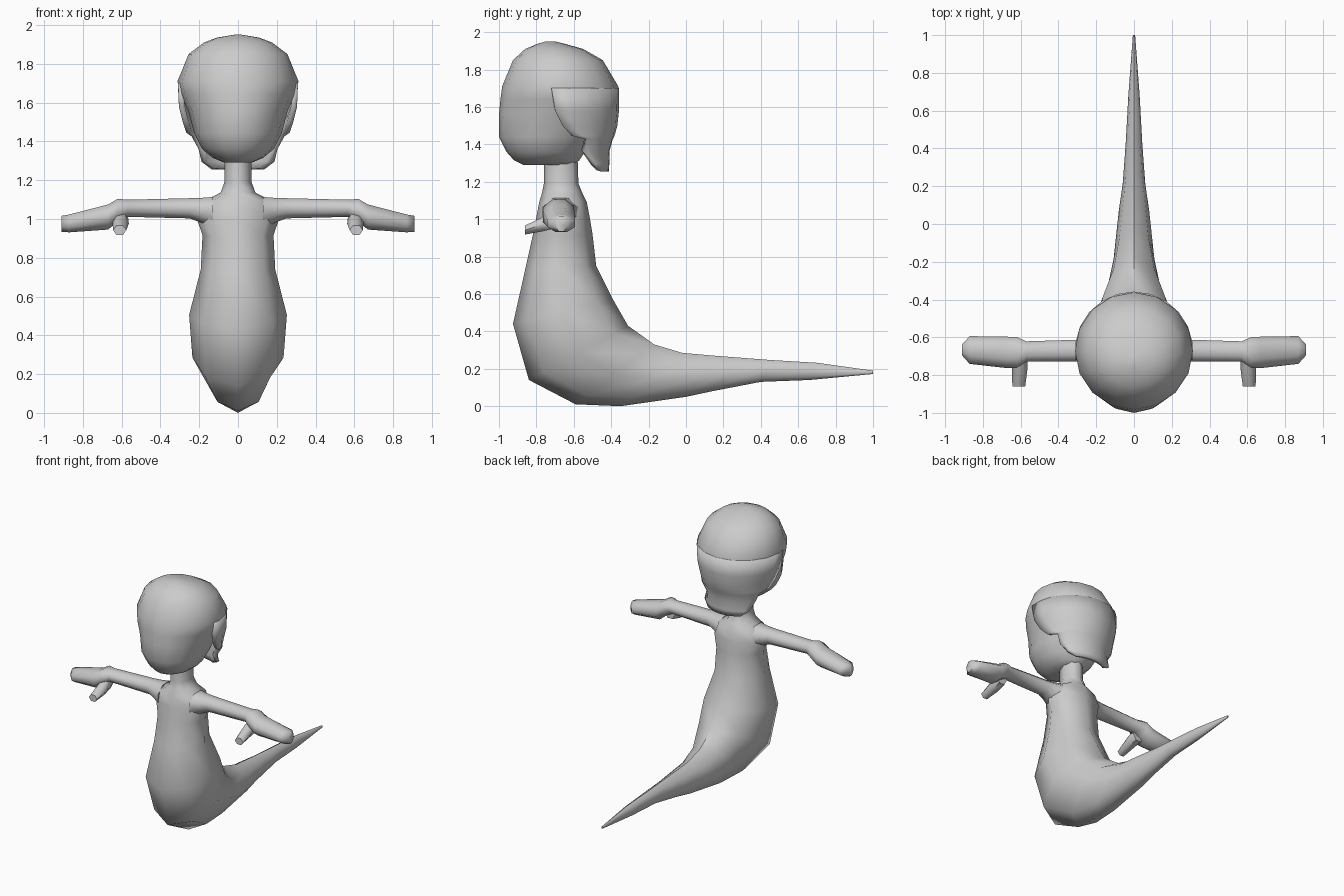
import bpy, bmesh
from math import cos, sin, pi, radians, asin
from mathutils import Vector

if "Cube" in bpy.data.objects:
    bpy.data.objects.remove(bpy.data.objects["Cube"])


def make(name, rings, closed=True, mirror=False, angle=60):
    """Skin a list of point rings; closed rings get end caps."""
    bm = bmesh.new()
    rows = [[bm.verts.new(p) for p in r] for r in rings]
    n = len(rows[0])
    for a, b in zip(rows, rows[1:]):
        for i in range(n if closed else n - 1):
            j = (i + 1) % n
            bm.faces.new((a[i], a[j], b[j], b[i]))
    if closed:
        bm.faces.new(rows[0])
        bm.faces.new(rows[-1])
    bmesh.ops.recalc_face_normals(bm, faces=bm.faces)
    me = bpy.data.meshes.new(name)
    bm.to_mesh(me)
    bm.free()
    ob = bpy.data.objects.new(name, me)
    bpy.context.collection.objects.link(ob)
    bpy.ops.object.select_all(action='DESELECT')
    bpy.context.view_layer.objects.active = ob
    ob.select_set(True)
    bpy.ops.object.shade_smooth_by_angle(angle=radians(angle))
    if mirror:
        ob.modifiers.new("mirror", 'MIRROR')
    return ob


def ring(c, u, v, n, turn=0.0):
    c, u, v = Vector(c), Vector(u), Vector(v)
    return [c + u * cos(2 * pi * i / n + turn) + v * sin(2 * pi * i / n + turn)
            for i in range(n)]


# Neck, torso and tail: front (y, z), back (y, z), half width
body = [
    (-.76, 1.34, -.58, 1.34, .07), (-.76, 1.19, -.575, 1.19, .07),
    (-.77, 1.14, -.55, 1.13, .09), (-.785, 1.09, -.53, 1.09, .18),
    (-.80, 1.01, -.515, 1.01, .215), (-.82, .91, -.50, .92, .183),
    (-.86, .73, -.48, .75, .192), (-.925, .44, -.39, .57, .252),
    (-.84, .14, -.31, .43, .235), (-.59, .01, -.17, .33, .15),
    (-.35, .0, -.02, .285, .108), (0, .05, .15, .27, .08),
    (.14, .08, .28, .26, .06), (.4, .13, .45, .247, .044),
    (.66, .14, .7, .232, .03), (1.0, .172, 1.0, .19, .006)]
make("body_and_tail", [
    ring((0, (fy + by) / 2, (fz + bz) / 2), (w, 0, 0),
         (0, (by - fy) / 2, (bz - fz) / 2), 8)
    for fy, fz, by, bz, w in body])

# Arms with mitten hands: x, y, z, half depth, half height
arm = [(.13, -.67, 1.03, .10, .085), (.19, -.67, 1.045, .075, .065),
       (.25, -.67, 1.055, .06, .053), (.57, -.675, 1.055, .055, .045),
       (.62, -.68, 1.045, .083, .06), (.67, -.68, 1.01, .085, .066),
       (.87, -.667, .977, .075, .047), (.91, -.667, .975, .03, .042)]
make("arm", [ring((x, y, z), (0, ry * 1.06, 0), (0, 0, rz * 1.06), 8, pi / 8)
             for x, y, z, ry, rz in arm], mirror=True)

# Thumbs
thumb = [(.61, -.68, 1.0, .045, .05), (.605, -.76, .975, .042, .045),
         (.61, -.86, .942, .034, .028)]
make("thumb", [ring((x, y, z), (rx, 0, 0), (0, 0, rz), 6)
               for x, y, z, rx, rz in thumb], mirror=True)

# Head: z, front y, back y, half width
head = [(1.29, -.87, -.60, .07), (1.315, -.92, -.57, .13),
        (1.36, -.96, -.54, .185), (1.44, -1.0, -.48, .225),
        (1.56, -1.0, -.385, .257), (1.64, -.992, -.362, .295),
        (1.71, -.983, -.362, .312), (1.85, -.925, -.445, .255),
        (1.91, -.86, -.55, .175), (1.935, -.80, -.64, .11),
        (1.95, -.75, -.70, .02)]
make("head", [ring((0, (f + b) / 2, z), (w, 0, 0), (0, (b - f) / 2, 0), 16)
              for z, f, b, w in head])

# Back hair with side locks and nape flap:
# z, centre y, half width, half depth, front edge y
hair = [(1.70, -.67, .313, .312, -.72), (1.58, -.67, .306, .312, -.70),
        (1.50, -.67, .285, .303, -.66), (1.445, -.65, .27, .268, -.61),
        (1.425, -.62, .26, .228, -.53), (1.36, -.61, .215, .20, -.545),
        (1.295, -.61, .235, .20, -.49), (1.255, -.61, .22, .197, -.455)]
rows = []
for z, yc, w, d, edge in hair:
    a0 = asin((edge - yc) / d)
    rows.append([Vector((w * cos(a), yc + d * sin(a), z))
                 for a in (a0 + (pi - 2 * a0) * i / 12 for i in range(13))])
flap = make("back_hair", rows, closed=False, angle=45)
# Open sheet: turn normals outward before thickening inward
me = flap.data
mid = me.polygons[6]
if mid.normal.y < 0:
    me.flip_normals()
thick = flap.modifiers.new("thickness", 'SOLIDIFY')
thick.thickness = .03
thick.offset = -1
